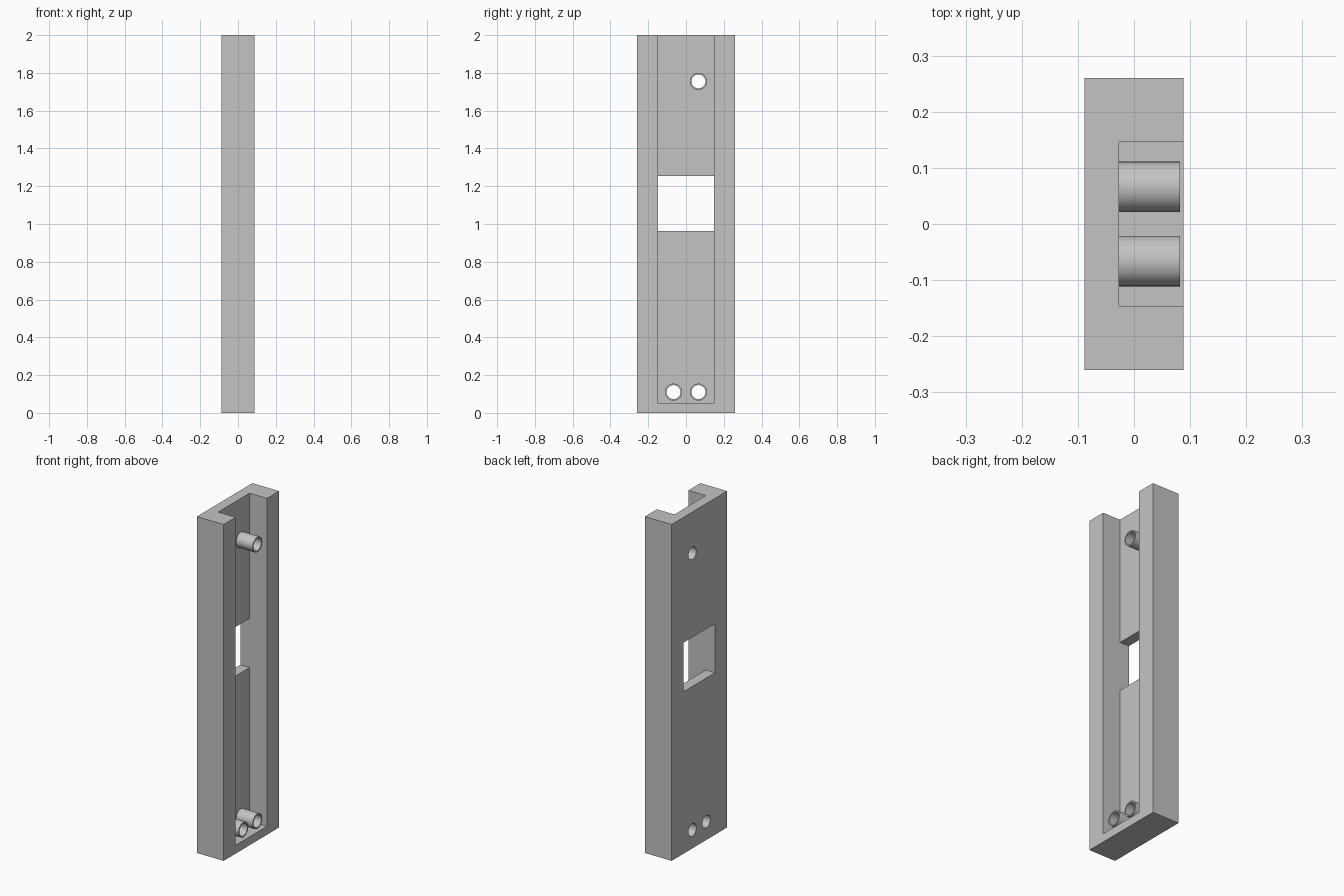
import bpy
import bmesh
from math import radians
from mathutils import Matrix, Vector

cube = bpy.data.objects.get("Cube")
if cube:
    bpy.data.objects.remove(cube)

BACK, FLOOR, RIM, POST_TIP = -0.088, -0.027, 0.088, 0.082
HALF_CHANNEL = 0.147
POST_R, HOLE_R = 0.045, 0.037
POSTS = {"upper_post": (0.066, 1.755),
         "lower_left_post": (0.066, 0.11),
         "lower_right_post": (-0.066, 0.11)}

grey = bpy.data.materials.new("plain grey")
grey.use_nodes = True
colour = (0.55, 0.55, 0.55, 1)
grey.diffuse_color = colour
grey.node_tree.nodes["Principled BSDF"].inputs["Base Color"].default_value = colour


def finish(bm, name):
    mesh = bpy.data.meshes.new(name)
    bm.to_mesh(mesh)
    bm.free()
    mesh.materials.append(grey)
    obj = bpy.data.objects.new(name, mesh)
    bpy.context.collection.objects.link(obj)
    return obj


def box(name, low, high):
    low, high = Vector(low), Vector(high)
    bm = bmesh.new()
    bmesh.ops.create_cube(bm, size=1, matrix=Matrix.Translation((low + high) / 2)
                          @ Matrix.Diagonal((high - low).to_4d()))
    return finish(bm, name)


def rod(name, radius, x0, x1, y, z):
    bm = bmesh.new()
    bmesh.ops.create_cone(bm, cap_ends=True, segments=48, radius1=radius,
                          radius2=radius, depth=x1 - x0,
                          matrix=Matrix.Translation(((x0 + x1) / 2, y, z))
                          @ Matrix.Rotation(radians(90), 4, "Y"))
    return finish(bm, name)


def cut(target, cutter):
    mod = target.modifiers.new(cutter.name, "BOOLEAN")
    mod.operation = "DIFFERENCE"
    mod.solver = "EXACT"
    mod.object = cutter
    bpy.context.view_layer.objects.active = target
    bpy.ops.object.modifier_apply(modifier=mod.name)
    bpy.data.objects.remove(cutter)


def smooth(obj):
    bpy.ops.object.select_all(action="DESELECT")
    obj.select_set(True)
    bpy.context.view_layer.objects.active = obj
    bpy.ops.object.shade_smooth_by_angle(angle=radians(30))


# Long housing: channel open at the top, square window through the back plate
housing = box("channel_housing", (BACK, -0.26, 0), (RIM, 0.26, 2))
cut(housing, box("channel_cutter", (FLOOR, -HALF_CHANNEL, 0.05), (0.2, HALF_CHANNEL, 2.1)))
cut(housing, box("window_cutter", (-0.2, -HALF_CHANNEL, 0.963), (0.2, HALF_CHANNEL, 1.255)))

# Hollow posts, each with its bore continued through the back plate
for name, (y, z) in POSTS.items():
    cut(housing, rod("bore_cutter", HOLE_R, -0.2, 0.2, y, z))
    post = rod(name, POST_R, FLOOR, POST_TIP, y, z)
    cut(post, rod("post_bore_cutter", HOLE_R, -0.2, 0.2, y, z))
    smooth(post)
smooth(housing)
